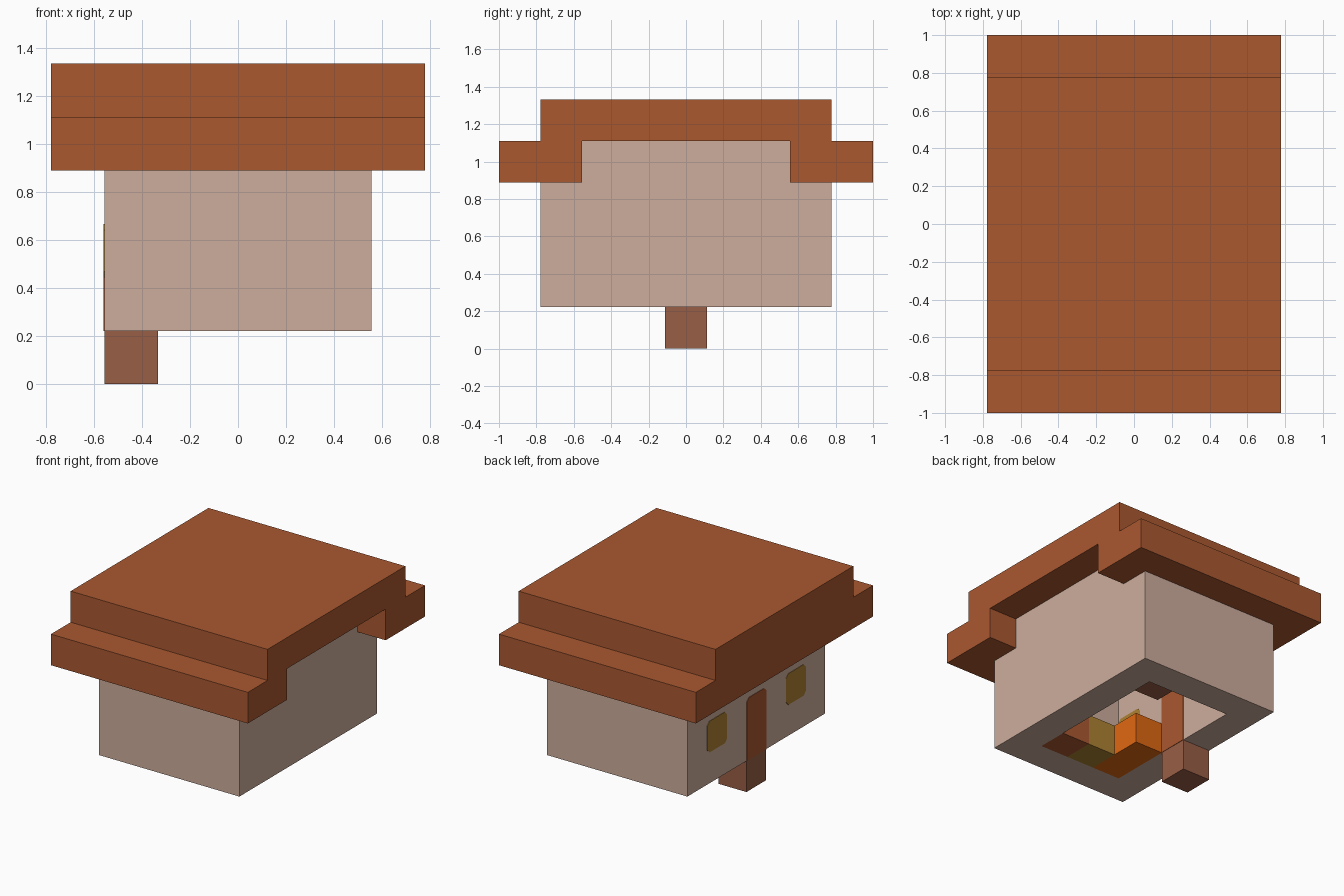
import bpy, bmesh
from mathutils import Vector

cube = bpy.data.objects.get("Cube")
if cube:
    bpy.data.objects.remove(cube, do_unlink=True)

U = 2 / 9  # side of one block; sizes below are counted in blocks


def material(name, rgb):
    lin = [((c / 255 + 0.055) / 1.055) ** 2.4 for c in rgb] + [1]
    m = bpy.data.materials.new(name)
    m.use_nodes = True
    m.diffuse_color = lin
    m.node_tree.nodes["Principled BSDF"].inputs["Base Color"].default_value = lin
    return m


wood = material("roof wood", (170, 88, 48))
plaster = material("pale plaster", (206, 174, 157))
step_brown = material("step brown", (153, 94, 70))
glass = material("amber glass", (174, 130, 50))
orange = material("orange", (224, 104, 18))


def finish(name, bm, mat):
    bmesh.ops.recalc_face_normals(bm, faces=bm.faces)
    mesh = bpy.data.meshes.new(name)
    bm.to_mesh(mesh)
    bm.free()
    mesh.materials.append(mat)
    ob = bpy.data.objects.new(name, mesh)
    bpy.context.collection.objects.link(ob)


def push(bm, faces, offset):
    """Extrude faces by an offset."""
    res = bmesh.ops.extrude_face_region(bm, geom=faces, use_keep_orig=True)
    verts = [v for v in res["geom"] if isinstance(v, bmesh.types.BMVert)]
    bmesh.ops.translate(bm, verts=verts, vec=offset)


def prism(name, yz, x0, x1, mat):
    """Solid with a y-z profile running along x."""
    bm = bmesh.new()
    face = bm.faces.new([bm.verts.new((x0, y, z)) for y, z in yz])
    push(bm, [face], Vector((x1 - x0, 0, 0)))
    finish(name, bm, mat)


def block(name, x, y, z, mat):
    """Box from the low and high limits on each axis, in blocks."""
    (y0, y1), (z0, z1) = y, z
    yz = [(y0 * U, z0 * U), (y1 * U, z0 * U), (y1 * U, z1 * U), (y0 * U, z1 * U)]
    prism(name, yz, x[0] * U, x[1] * U, mat)


def plate(name, x, y, z0, z1, mat, cut_bottom):
    """Thin one-block-wide panel with clipped corners."""
    a, b, lo, hi, c = (y - .5) * U, (y + .5) * U, z0 * U, z1 * U, 0.025
    yz = [(b, hi - c), (b - c, hi), (a + c, hi), (a, hi - c)]
    if cut_bottom:
        yz += [(a, lo + c), (a + c, lo), (b - c, lo), (b, lo + c)]
    else:
        yz += [(a, lo), (b, lo)]
    prism(name, yz, x * U - 0.003, x * U + 0.003, mat)


# Hollow walls: a rectangular ring pushed upward, open below
bm = bmesh.new()
outer, inner = [
    [bm.verts.new((x * w * U, y * d * U, U)) for x, y in ((-1, -1), (1, -1), (1, 1), (-1, 1))]
    for w, d in ((2.5, 3.5), (1.5, 2.5))
]
ring = [
    bm.faces.new((outer[i - 1], outer[i], inner[i], inner[i - 1]))
    for i in range(4)
]
push(bm, ring, Vector((0, 0, 4 * U)))
finish("walls", bm, plaster)

# Stepped roof: half profile mirrored across the ridge
half = [(2.5, 5), (2.5, 4), (4.5, 4), (4.5, 5), (3.5, 5), (3.5, 6)]
profile = half + [(-y, z) for y, z in reversed(half)]
prism("roof", [(y * U, z * U) for y, z in profile], -3.5 * U, 3.5 * U, wood)
block("porch_gable", (-3.5, -2.5), (-2.5, 2.5), (4, 5), wood)

# Door, windows and step on the entrance side, panels inside and out
for side, x in (("outer", -2.5), ("inner", -1.5)):
    plate(side + "_door", x, 0, 1, 3, wood, False)
    for place, y in (("front", -2), ("back", 2)):
        plate(f"{side}_{place}_window", x, y, 2, 3, glass, True)
block("door_step", (-2.5, -1.5), (-.5, .5), (0, 1), step_brown)

# Furniture inside
block("cupboard", (.5, 1.5), (-2.5, -1.5), (1, 2), wood)
block("chest", (-.5, .5), (-2.5, -1.5), (1, 2), glass)
block("bed", (-1.5, -.5), (-2.5, -.5), (1, 2), orange)
block("table_top", (-.5, .5), (.5, 1.5), (2, 3), step_brown)
